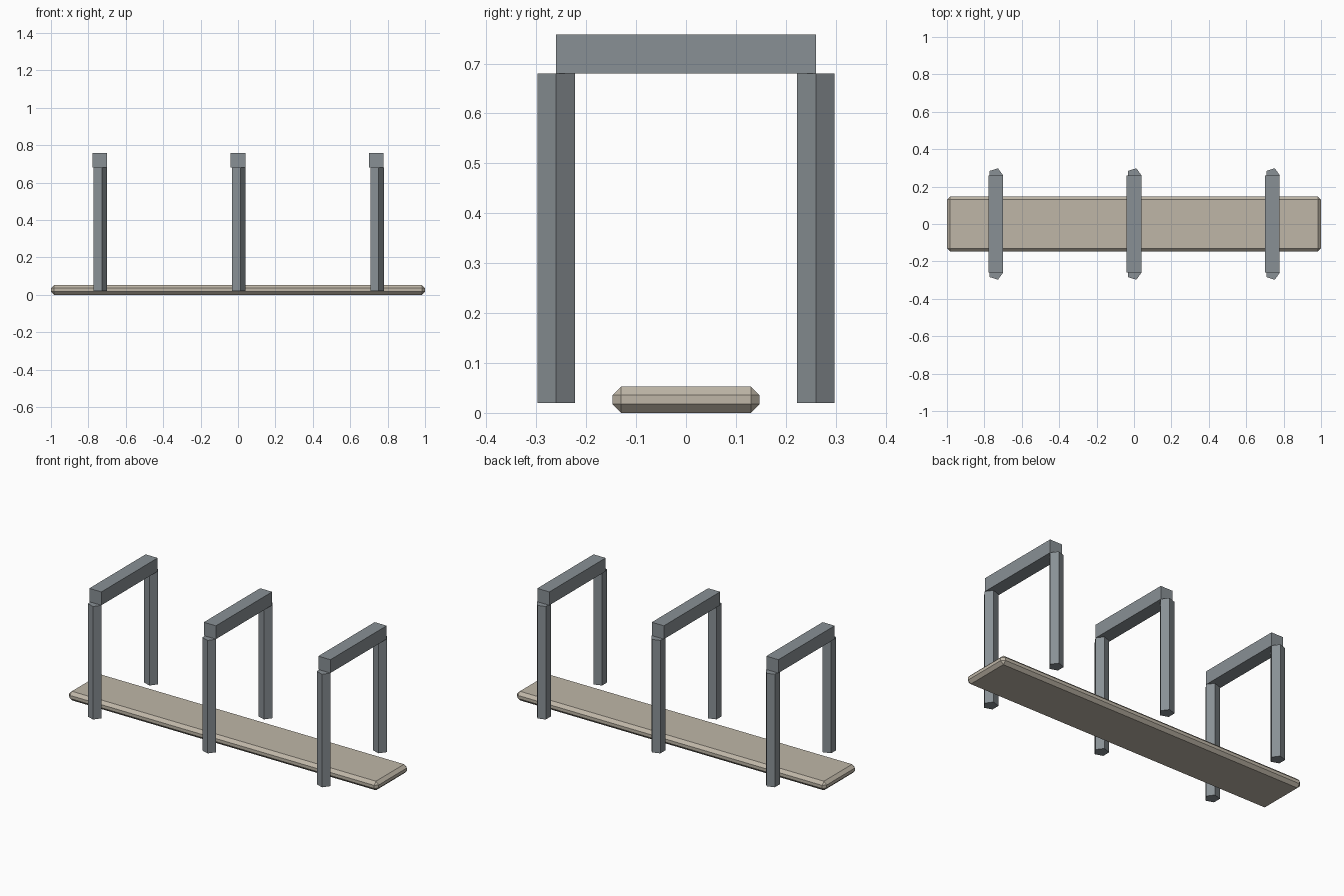
import bpy

if "Cube" in bpy.data.objects:
    bpy.data.objects.remove(bpy.data.objects["Cube"])


def material(name, color):
    m = bpy.data.materials.new(name)
    m.diffuse_color = (*color, 1)
    m.use_nodes = True
    m.node_tree.nodes["Principled BSDF"].inputs["Base Color"].default_value = m.diffuse_color
    return m


steel = material("grey_steel", (0.25, 0.28, 0.30))
concrete = material("beige_concrete", (0.52, 0.47, 0.39))


def finish(name, mat):
    ob = bpy.context.object
    ob.name = name
    ob.data.materials.append(mat)
    return ob


def box(name, loc, size, mat):
    bpy.ops.mesh.primitive_cube_add(size=1, location=loc)
    ob = finish(name, mat)
    ob.scale = size
    bpy.ops.object.transform_apply(location=False, rotation=False, scale=True)
    return ob


def post(name, x, y):
    # five-sided post with one corner pointing to +x
    bpy.ops.mesh.primitive_cylinder_add(vertices=5, radius=0.04, depth=0.66,
                                        location=(x, y, 0.35))
    ob = finish(name, mat=steel)
    ob.rotation_euler.z = -1.5707963
    return ob


# Chamfered ground slab
slab = box("base_slab", (0, 0, 0.0265), (2, 0.295, 0.053), concrete)
bev = slab.modifiers.new("chamfer", 'BEVEL')
bev.width = 0.0175
bev.segments = 1

# Three hoops: two posts and a square top rail each
for i, x in enumerate((-0.74, 0, 0.74), 1):
    post(f"front_post_{i}", x, -0.26)
    post(f"back_post_{i}", x, 0.26)
    box(f"top_rail_{i}", (x, 0, 0.719), (0.078, 0.52, 0.078), steel)
